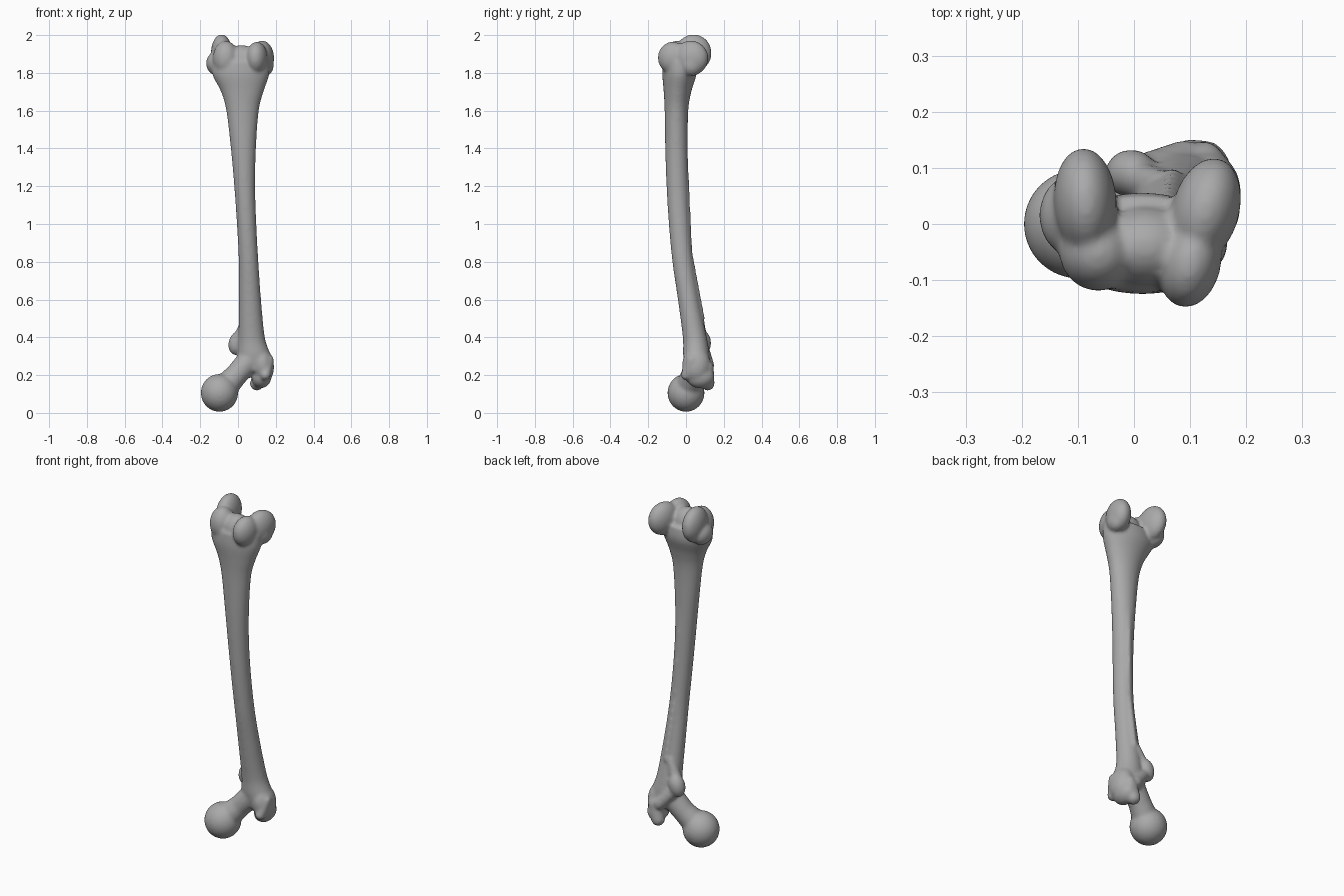
import bpy, bmesh, math
from mathutils import Vector, Matrix, Euler

cube = bpy.data.objects.get("Cube")
if cube:
    bpy.data.objects.remove(cube, do_unlink=True)

bm = bmesh.new()


def blob(centre, radii, tilt=(0, 0, 0)):
    """Ellipsoid, tilt in degrees."""
    rot = Euler([math.radians(a) for a in tilt]).to_matrix().to_4x4()
    bmesh.ops.create_uvsphere(bm, u_segments=40, v_segments=24, radius=1,
                              matrix=Matrix.Translation(centre) @ rot @ Matrix.Diagonal((*radii, 1)))


def strut(a, b, ra, rb):
    """Tapered rod with round ends."""
    a, b = Vector(a), Vector(b)
    turn = (b - a).to_track_quat('Z', 'Y').to_matrix().to_4x4()
    bmesh.ops.create_cone(bm, cap_ends=True, segments=32, radius1=ra, radius2=rb, depth=(b - a).length,
                          matrix=Matrix.Translation((a + b) / 2) @ turn)
    blob(a, (ra,) * 3)
    blob(b, (rb,) * 3)


def catmull(p0, p1, p2, p3, t):
    return [0.5 * (2 * b + (c - a) * t + (2 * a - 5 * b + 4 * c - d) * t * t
                   + (3 * b - a - 3 * c + d) * t ** 3) for a, b, c, d in zip(p0, p1, p2, p3)]


def loft(sections, steps=6, sides=40):
    """Skin of elliptical rings; each section is z, x min, x max, y min, y max."""
    ends = [sections[0]] + sections + [sections[-1]]
    rows = [catmull(*ends[i:i + 4], s / steps) for i in range(len(sections) - 1) for s in range(steps)]
    rows.append(sections[-1])
    rings = []
    for z, x0, x1, y0, y1 in rows:
        rings.append([bm.verts.new(((x0 + x1) / 2 + (x1 - x0) / 2 * math.cos(a),
                                    (y0 + y1) / 2 + (y1 - y0) / 2 * math.sin(a), z))
                      for a in (math.tau * k / sides for k in range(sides))])
    for low, high in zip(rings, rings[1:]):
        for k in range(sides):
            n = (k + 1) % sides
            bm.faces.new((low[k], low[n], high[n], high[k]))
    bm.faces.new(rings[0][::-1])
    bm.faces.new(rings[-1])


# Bowed shaft, flaring at both ends
loft([(0.22, 0.03, 0.16, 0.0, 0.12),
      (0.3, 0.0, 0.172, -0.015, 0.125),
      (0.4, 0.003, 0.142, -0.017, 0.11),
      (0.6, 0.004, 0.122, -0.043, 0.07),
      (0.8, 0.004, 0.108, -0.072, 0.037),
      (1.0, -0.006, 0.097, -0.091, 0.02),
      (1.2, -0.02, 0.091, -0.103, 0.011),
      (1.4, -0.038, 0.095, -0.11, 0.009),
      (1.6, -0.062, 0.11, -0.113, 0.012),
      (1.7, -0.09, 0.135, -0.118, 0.028),
      (1.79, -0.135, 0.165, -0.125, 0.055),
      (1.86, -0.135, 0.165, -0.12, 0.05)])

# Ridge down the back of the shaft
strut((0.07, 0.085, 0.5), (0.055, 0.02, 0.85), 0.015, 0.014)
strut((0.055, 0.02, 0.85), (0.035, -0.002, 1.35), 0.014, 0.013)

# Ball head and neck
blob((-0.098, 0, 0.106), (0.099, 0.098, 0.1))
strut((-0.07, 0.01, 0.135), (-0.01, 0.035, 0.2), 0.07, 0.06)
strut((-0.01, 0.035, 0.2), (0.07, 0.055, 0.29), 0.06, 0.065)

# Large outer bump, with its hooked tip
blob((0.13, 0.055, 0.255), (0.06, 0.075, 0.095), (0, -8, 0))
blob((0.125, 0.075, 0.19), (0.052, 0.075, 0.06), (0, 12, 0))
strut((0.1, 0.115, 0.155), (0.125, 0.11, 0.24), 0.037, 0.037)
strut((0.145, 0.0, 0.2), (0.165, 0.03, 0.28), 0.028, 0.026)

# Small inner bump and the crest joining it to the large one
blob((-0.005, 0.09, 0.37), (0.045, 0.043, 0.065), (0, 15, 0))
strut((0.0, 0.085, 0.35), (0.09, 0.115, 0.25), 0.035, 0.035)
strut((0.0, 0.08, 0.38), (0.05, 0.07, 0.5), 0.035, 0.025)

# Inner knuckle
blob((-0.087, 0.04, 1.905), (0.056, 0.096, 0.099), (0, 0, 3))
blob((-0.065, -0.05, 1.875), (0.068, 0.07, 0.095), (0, 0, 25))
blob((-0.115, 0.015, 1.85), (0.054, 0.07, 0.062))

# Outer knuckle
blob((0.128, 0.025, 1.878), (0.06, 0.095, 0.093), (0, 0, -15))
blob((0.1, -0.07, 1.88), (0.055, 0.08, 0.085), (0, 0, -12))
blob((0.145, 0.03, 1.845), (0.045, 0.06, 0.062))

# Groove bed between the knuckles
blob((0.02, -0.04, 1.855), (0.09, 0.072, 0.092))

mesh = bpy.data.meshes.new("thigh_bone")
bm.to_mesh(mesh)
bm.free()
bone = bpy.data.objects.new("thigh_bone", mesh)
bpy.context.collection.objects.link(bone)
bpy.context.view_layer.objects.active = bone
bone.select_set(True)

# Fuse the parts into one soft skin
fuse = bone.modifiers.new("fuse", 'REMESH')
fuse.mode = 'VOXEL'
fuse.voxel_size = 0.008
fuse.use_smooth_shade = True
soft = bone.modifiers.new("soften", 'SMOOTH')
soft.factor = 0.5
soft.iterations = 10
for name in ("fuse", "soften"):
    bpy.ops.object.modifier_apply(modifier=name)
bpy.ops.object.shade_smooth()

# Plain grey surface
grey = bpy.data.materials.new("bone_grey")
grey.use_nodes = True
colour = (0.4, 0.4, 0.4, 1)
grey.diffuse_color = colour
grey.node_tree.nodes["Principled BSDF"].inputs["Base Color"].default_value = colour
bone.data.materials.clear()
bone.data.materials.append(grey)
